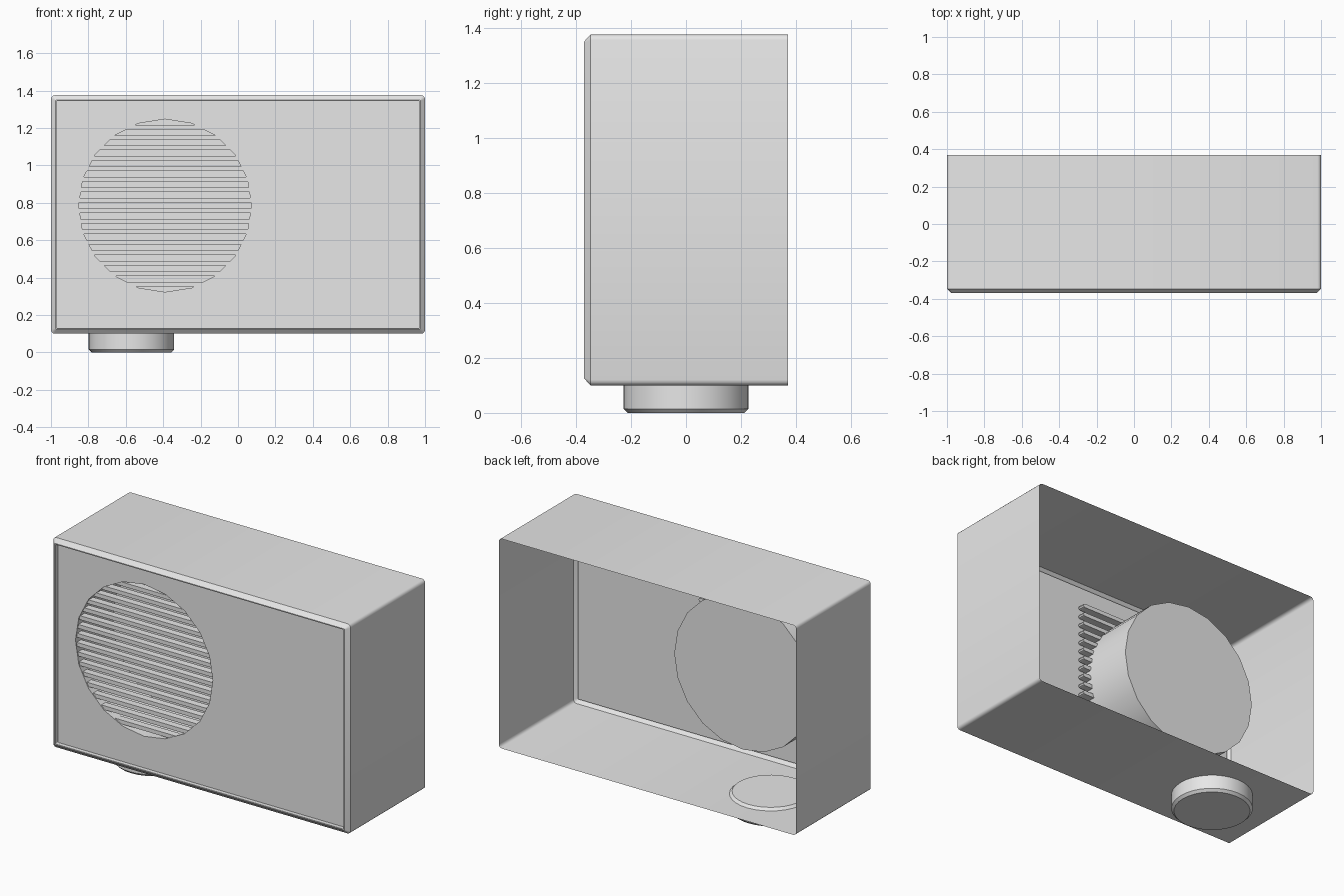
import bpy, bmesh, math

default = bpy.data.objects.get("Cube")
if default:
    bpy.data.objects.remove(default, do_unlink=True)

grey = bpy.data.materials.new("plain grey")
grey.use_nodes = True
grey.diffuse_color = (0.8, 0.8, 0.8, 1)
grey.node_tree.nodes["Principled BSDF"].inputs["Base Color"].default_value = (0.8, 0.8, 0.8, 1)

HALF_WIDTH, HALF_DEPTH = 1.0, 0.37
BOTTOM, TOP = 0.1, 1.375
PANEL_Y = -0.345
HOLE_X, HOLE_Z, HOLE_R = -0.39, 0.785, 0.462
HOLE_SIDES = 20


def finish(name, bm, smooth=True):
    mesh = bpy.data.meshes.new(name)
    bm.to_mesh(mesh)
    bm.free()
    obj = bpy.data.objects.new(name, mesh)
    bpy.context.collection.objects.link(obj)
    mesh.materials.append(grey)
    if smooth:
        bpy.ops.object.select_all(action="DESELECT")
        obj.select_set(True)
        bpy.context.view_layer.objects.active = obj
        bpy.ops.object.shade_smooth_by_angle(angle=math.radians(35))
    return obj


def rounded_ring(bm, inset, y):
    """Ring of vertices around a rounded rectangle."""
    radius = max(0.02 - inset, 0.004)
    mid = (BOTTOM + TOP) / 2
    cx = HALF_WIDTH - inset - radius
    cz = (TOP - BOTTOM) / 2 - inset - radius
    ring = []
    for corner, (sx, sz) in enumerate([(1, 1), (-1, 1), (-1, -1), (1, -1)]):
        for step in range(4):
            a = math.radians(corner * 90 + step * 30)
            ring.append(bm.verts.new((sx * cx + radius * math.cos(a), y,
                                      mid + sz * cz + radius * math.sin(a))))
    return ring


def circle_ring(bm, y):
    ring = []
    for i in range(HOLE_SIDES):
        a = 2 * math.pi * i / HOLE_SIDES
        ring.append(bm.verts.new((HOLE_X + HOLE_R * math.cos(a), y,
                                  HOLE_Z + HOLE_R * math.sin(a))))
    return ring


def bridge(bm, first, second):
    n = len(first)
    for i in range(n):
        j = (i + 1) % n
        bm.faces.new((first[i], first[j], second[j], second[i]))


def loop_edges(bm, ring):
    return [bm.edges.get((v, ring[i - 1])) or bm.edges.new((v, ring[i - 1]))
            for i, v in enumerate(ring)]


# Casing: thin shell open at the back, chamfered front rim stepping into a recess
bm = bmesh.new()
profile = [(0, HALF_DEPTH), (0, -0.347), (0.025, -HALF_DEPTH),
           (0.031, -HALF_DEPTH), (0.031, PANEL_Y)]
rings = [rounded_ring(bm, inset, y) for inset, y in profile]
for first, second in zip(rings, rings[1:]):
    bridge(bm, first, second)
bmesh.ops.recalc_face_normals(bm, faces=bm.faces[:])
finish("casing", bm)

# Front panel with a round opening
bm = bmesh.new()
outer = rounded_ring(bm, 0.031, PANEL_Y)
hole = circle_ring(bm, PANEL_Y)
bmesh.ops.triangle_fill(bm, use_beauty=True, normal=(0, -1, 0),
                        edges=loop_edges(bm, outer) + loop_edges(bm, hole))
for face in bm.faces:
    face.normal_update()
    if face.normal.y > 0:
        face.normal_flip()
finish("front_panel", bm, smooth=False)

# Tube behind the opening, closed at its back end
bm = bmesh.new()
front, back = circle_ring(bm, PANEL_Y), circle_ring(bm, 0.01)
bridge(bm, front, back)
bm.faces.new(back)
bmesh.ops.recalc_face_normals(bm, faces=bm.faces[:])
finish("speaker_tube", bm)

# Horizontal slats, all the same length, with rounded ends
bm = bmesh.new()
SLAT_COUNT, SLAT_STEP, SLAT_HALF = 16, 0.056, 0.012
for i in range(SLAT_COUNT):
    z = HOLE_Z + (i - (SLAT_COUNT - 1) / 2) * SLAT_STEP
    loops = []
    for y in (-0.338, -0.295):
        ring = []
        for side in (1, -1):
            for step in range(5):
                a = math.radians(step * 45 - 90) + (0 if side > 0 else math.pi)
                ring.append(bm.verts.new((HOLE_X + side * 0.5 + SLAT_HALF * math.cos(a), y,
                                          z + SLAT_HALF * math.sin(a))))
        loops.append(ring)
    bridge(bm, *loops)
    for ring in loops:
        bm.faces.new(ring)
bmesh.ops.recalc_face_normals(bm, faces=bm.faces[:])
finish("grille_slats", bm)

# Round foot with bevelled rims, reaching slightly through the floor
bpy.ops.mesh.primitive_cylinder_add(vertices=32, radius=0.228, depth=0.115,
                                    location=(-0.57, 0, 0.0575))
foot = bpy.context.object
foot.name = "foot"
foot.data.materials.append(grey)
bevel = foot.modifiers.new("rim_bevel", "BEVEL")
bevel.width = 0.015
bevel.segments = 1
bevel.limit_method = "ANGLE"
bpy.ops.object.shade_smooth_by_angle(angle=math.radians(35))
